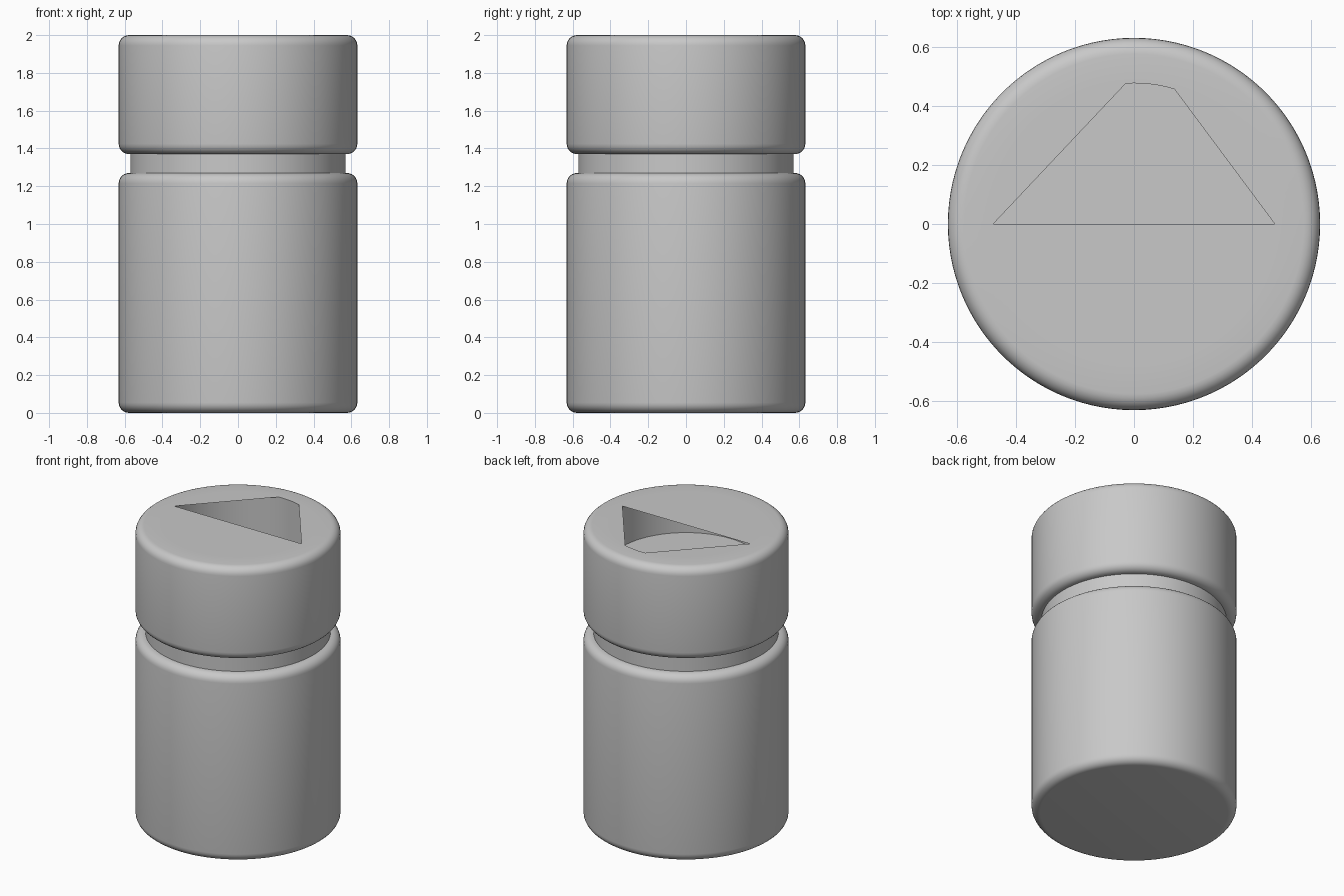
import bpy
import bmesh
from math import sin, cos, pi, radians

SIDES = 108
OUTER, NECK, SOCKET = 0.632, 0.57, 0.478
BEVEL = 0.055

cube = bpy.data.objects.get("Cube")
if cube:
    bpy.data.objects.remove(cube, do_unlink=True)

grey = bpy.data.materials.new("plain grey")
grey.use_nodes = True
colour = (0.58, 0.58, 0.58, 1)
grey.diffuse_color = colour
grey.node_tree.nodes["Principled BSDF"].inputs["Base Color"].default_value = colour


def rim_point(i, r, z):
    a = 2 * pi * i / SIDES
    return (r * cos(a), r * sin(a), z)


def finish(bm, name):
    mesh = bpy.data.meshes.new(name)
    bm.to_mesh(mesh)
    bm.free()
    mesh.materials.append(grey)
    obj = bpy.data.objects.new(name, mesh)
    bpy.context.collection.objects.link(obj)
    bpy.ops.object.select_all(action='DESELECT')
    obj.select_set(True)
    bpy.context.view_layer.objects.active = obj
    bpy.ops.object.shade_smooth_by_angle(angle=radians(35))
    return obj


def lathe(name, profile):
    """Turn a bottom-to-top (radius, height) profile, closing both ends."""
    bm = bmesh.new()
    rings = [[bm.verts.new(rim_point(i, r, z)) for i in range(SIDES)]
             for r, z in profile]
    for low, high in zip(rings, rings[1:]):
        for i in range(SIDES):
            j = (i + 1) % SIDES
            bm.faces.new((low[i], low[j], high[j], high[i]))
    bm.faces.new(rings[0][::-1])
    bm.faces.new(rings[-1])
    return finish(bm, name)


def rounded_wall(bottom, top, steps=6):
    """Outer wall profile with a quarter-round at each end."""
    inner = OUTER - BEVEL
    points = []
    for centre, start in ((bottom + BEVEL, -pi / 2), (top - BEVEL, 0)):
        for k in range(steps + 1):
            a = start + k * pi / 2 / steps
            points.append((inner + BEVEL * cos(a), centre + BEVEL * sin(a)))
    return points


# Jar body and the narrower neck
lathe("jar_body", rounded_wall(0, 1.27))
lathe("jar_neck", [(NECK, 1.25), (NECK, 1.5)])

# Cap with a round socket sunk into its top
lathe("cap", rounded_wall(1.37, 2) + [(SOCKET, 2), (SOCKET, 1.725)])

# Flat plates covering the socket, leaving an angular opening at the back
bm = bmesh.new()
half = SIDES // 2
for first, last in ((0, 22), (28, half), (half, SIDES)):
    bm.faces.new([bm.verts.new(rim_point(i, SOCKET, 2))
                  for i in range(first, last + 1)])
finish(bm, "cap_cover")
